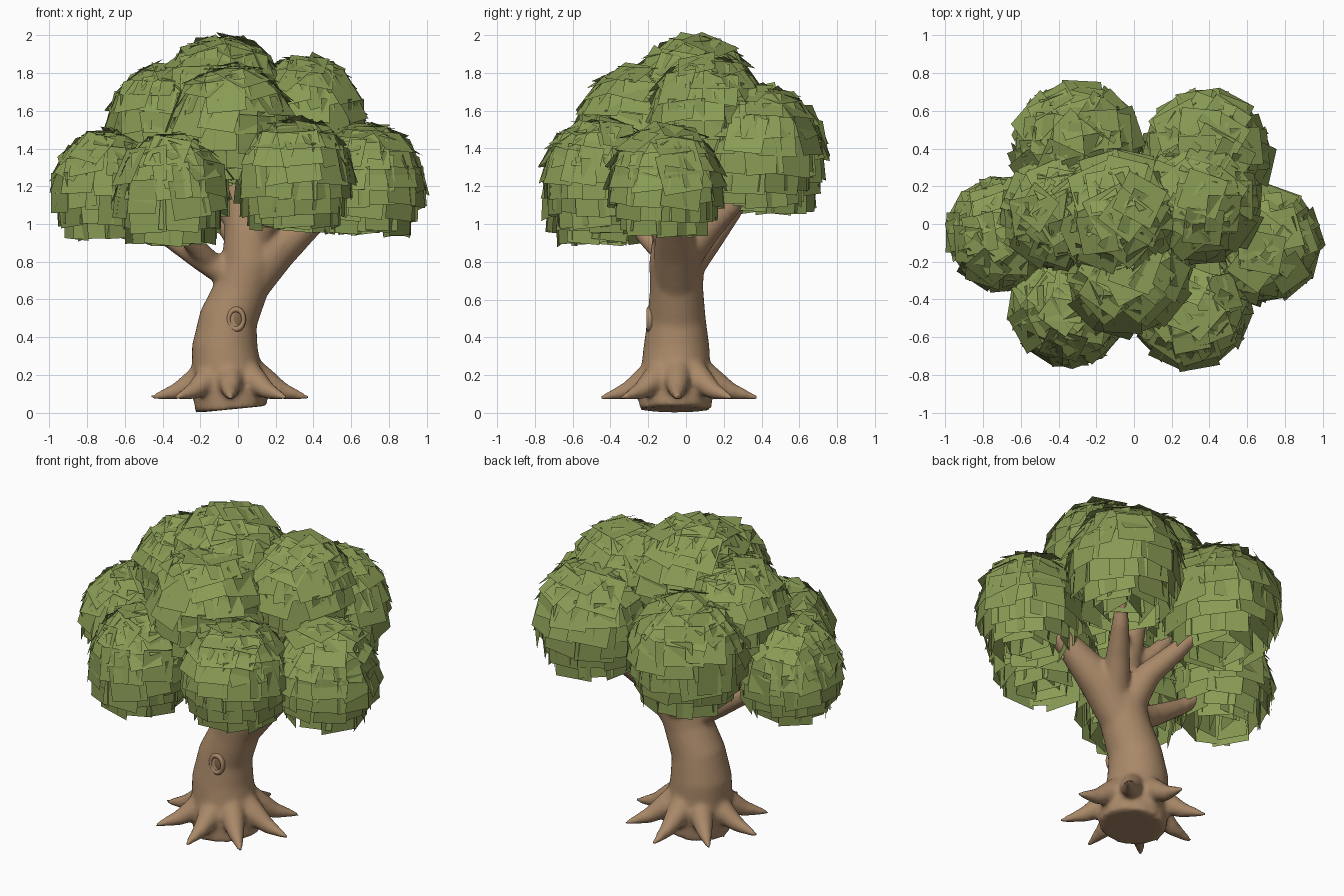
import bpy, bmesh, math, random
from mathutils import Vector, Matrix

if "Cube" in bpy.data.objects:
    bpy.data.objects.remove(bpy.data.objects["Cube"])

random.seed(7)


def material(name, rgb):
    m = bpy.data.materials.new(name)
    m.diffuse_color = (*rgb, 1)
    m.use_nodes = True
    m.node_tree.nodes["Principled BSDF"].inputs["Base Color"].default_value = m.diffuse_color
    return m


BARK = material("bark", (0.40, 0.25, 0.14))
HOLLOW = material("dark_bark", (0.24, 0.14, 0.07))
LEAF = material("leaf", (0.25, 0.33, 0.09))


def finish(bm, name, mat):
    me = bpy.data.meshes.new(name)
    bm.to_mesh(me)
    bm.free()
    me.materials.append(mat)
    ob = bpy.data.objects.new(name, me)
    bpy.context.collection.objects.link(ob)
    return ob


def tube(bm, pts, n=16):
    """Capped tapered tube through (x, y, z, radius) points."""
    rings = []
    for i, p in enumerate(pts):
        a, b = pts[max(i - 1, 0)], pts[min(i + 1, len(pts) - 1)]
        d = (Vector(b[:3]) - Vector(a[:3])).normalized()
        q = Vector((0, 0, 1)).rotation_difference(d)
        rings.append([bm.verts.new(Vector(p[:3]) + q @ Vector(
            (p[3] * math.cos(k * math.tau / n), p[3] * math.sin(k * math.tau / n), 0)))
            for k in range(n)])
    for r, s in zip(rings, rings[1:]):
        for k in range(n):
            bm.faces.new((r[k], r[(k + 1) % n], s[(k + 1) % n], s[k]))
    bm.faces.new(rings[0][::-1])
    bm.faces.new(rings[-1])


# trunk, branches and roots, fused into one smooth skin
bm = bmesh.new()
tube(bm, [(-0.035, -0.055, 0.018, 0.192), (-0.045, -0.055, 0.12, 0.195), (-0.06, -0.055, 0.22, 0.185),
          (-0.07, -0.05, 0.35, 0.175), (-0.05, -0.05, 0.5, 0.155), (0.015, -0.05, 0.65, 0.142),
          (0.06, -0.05, 0.8, 0.145), (0.05, -0.05, 0.95, 0.125), (0.02, -0.05, 1.1, 0.09),
          (-0.04, -0.02, 1.35, 0.055)], 24)
branches = [
    [(0.05, -0.05, 0.68, 0.12), (0.2, -0.05, 0.87, 0.12), (0.4, -0.07, 1.03, 0.08), (0.58, -0.1, 1.16, 0.035)],
    [(0.0, -0.05, 0.7, 0.08), (-0.2, -0.08, 0.82, 0.065), (-0.4, -0.08, 0.95, 0.05), (-0.6, -0.05, 1.1, 0.03)],
    [(-0.15, -0.08, 0.8, 0.06), (-0.26, -0.2, 0.92, 0.05), (-0.33, -0.36, 1.08, 0.03)],
    [(0.1, -0.07, 0.88, 0.08), (0.18, -0.18, 1.06, 0.06), (0.28, -0.38, 1.25, 0.03)],
    [(0.04, -0.02, 0.75, 0.1), (0.0, 0.13, 0.93, 0.075), (-0.12, 0.25, 1.08, 0.055), (-0.22, 0.35, 1.22, 0.03)],
    [(0.12, -0.02, 0.8, 0.09), (0.22, 0.12, 0.97, 0.07), (0.31, 0.25, 1.1, 0.05), (0.37, 0.33, 1.22, 0.03)],
    [(0.0, -0.05, 1.05, 0.06), (0.15, 0.02, 1.25, 0.05), (0.3, 0.08, 1.42, 0.03)],
    [(0.0, -0.05, 1.0, 0.06), (-0.17, 0.0, 1.2, 0.05), (-0.33, 0.05, 1.4, 0.03)],
]
for b in branches:
    tube(bm, b)
for i in range(8):
    c, s = math.cos(i * math.tau / 8), math.sin(i * math.tau / 8)
    f = random.uniform(0.97, 1.04)
    tube(bm, [(-0.04 + c * r * f, -0.045 + s * r * f, z, w) for r, z, w in
              ((0.08, 0.25, 0.075), (0.18, 0.17, 0.07), (0.28, 0.115, 0.046), (0.42, 0.078, 0.012))])
trunk = finish(bm, "trunk", BARK)
rm = trunk.modifiers.new("fuse", 'REMESH')
rm.mode = 'VOXEL'
rm.voxel_size = 0.015
rm.use_smooth_shade = True
sm = trunk.modifiers.new("soften", 'SMOOTH')
sm.factor = 0.5
sm.iterations = 8

# knot ring and its hollow on the trunk front
bpy.ops.mesh.primitive_torus_add(location=(-0.01, -0.193, 0.495), rotation=(math.pi / 2, 0, 0),
                                 major_radius=0.042, minor_radius=0.013,
                                 major_segments=20, minor_segments=8)
knot = bpy.context.object
knot.name = "knot_ring"
knot.scale = (0.95, 1.25, 1.3)
knot.data.materials.append(BARK)
bpy.ops.object.shade_smooth()
bpy.ops.mesh.primitive_uv_sphere_add(segments=16, ring_count=8, radius=1, location=(-0.01, -0.19, 0.495))
hollow = bpy.context.object
hollow.name = "knot_hollow"
hollow.scale = (0.033, 0.012, 0.045)
hollow.data.materials.append(HOLLOW)
bpy.ops.object.shade_smooth()


def leaf_card(bm, pos, normal, size, tilt, twist):
    """Square card facing normal, lower edge flared outward by tilt."""
    n = normal.normalized()
    side = Vector((0, 0, 1)).cross(n)
    side = side.normalized() if side.length > 0.05 else Vector((1, 0, 0))
    n = Matrix.Rotation(-tilt, 3, side) @ n
    rot = Matrix.Rotation(twist, 3, n)
    u, v = rot @ side, rot @ n.cross(side)
    h = size / 2
    bm.faces.new([bm.verts.new(pos + u * a * h + v * b * h)
                  for a, b in ((-1, -1), (1, -1), (1, 1), (-1, 1))])


# card rows: polar angle, ring radius, height from clump centre, count, twist range
ROWS = [(4, 0.04, 0.26, 3, 3.1), (28, 0.13, 0.232, 6, 0.6), (46, 0.195, 0.18, 9, 0.4),
        (62, 0.245, 0.115, 11, 0.3), (74, 0.275, 0.035, 12, 0.2), (84, 0.28, -0.05, 12, 0.15),
        (90, 0.255, -0.125, 11, 0.12), (90, 0.215, -0.195, 9, 0.12), (90, 0.13, -0.2, 6, 0.15),
        (90, 0.05, -0.18, 3, 0.15)]


def leaf_clump(name, x, y, top, s):
    """Dome of overlapping cards, tapering below its widest row."""
    bm = bmesh.new()
    c = Vector((x, y, top - 0.285 * s))
    for polar, radius, height, count, tw in ROWS:
        start = random.uniform(0, math.tau)
        for k in range(count):
            a = start + (k + random.uniform(-0.25, 0.25)) * math.tau / count
            p = math.radians(polar + random.uniform(-4, 4))
            n = Vector((math.sin(p) * math.cos(a), math.sin(p) * math.sin(a), math.cos(p)))
            r = radius * s * random.uniform(0.94, 1.05)
            pos = c + Vector((r * math.cos(a), r * math.sin(a), s * (height + random.uniform(-0.012, 0.012))))
            tilt = random.uniform(-0.05, 0.05) if polar < 10 or polar > 80 else random.uniform(-0.05, 0.2)
            leaf_card(bm, pos, n, s * random.uniform(0.18, 0.22), tilt, random.uniform(-tw, tw))
    finish(bm, name, LEAF)


# leaf clumps: x, y, top height, scale
for clump in [
    ("leaves_left", -0.69, -0.05, 1.50, 0.98),
    ("leaves_front_left", -0.35, -0.45, 1.48, 1.0),
    ("leaves_front_right", 0.30, -0.45, 1.57, 1.02),
    ("leaves_right", 0.68, -0.11, 1.53, 1.0),
    ("leaves_back_left", -0.30, 0.41, 1.72, 1.12),
    ("leaves_back_right", 0.38, 0.37, 1.74, 1.1),
    ("leaves_upper_left", -0.38, 0.06, 1.85, 1.02),
    ("leaves_upper_front", -0.03, -0.25, 1.85, 1.08),
    ("leaves_upper_right", 0.35, 0.12, 1.89, 1.03),
    ("leaves_crown", -0.09, 0.04, 2.0, 1.1),
]:
    leaf_clump(*clump)
